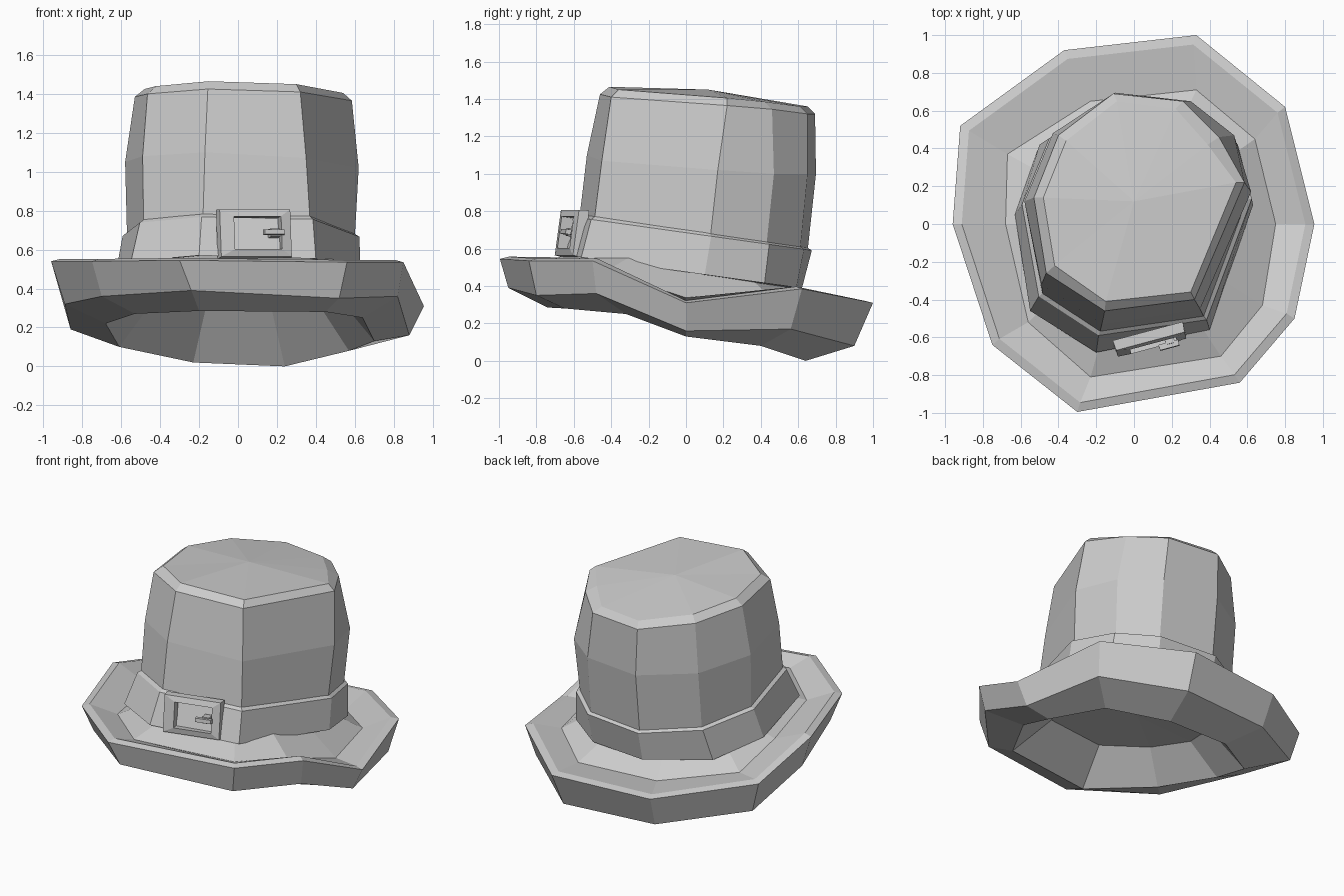
import bpy, bmesh
from math import radians
from mathutils import Vector, Matrix

if "Cube" in bpy.data.objects:
    bpy.data.objects.remove(bpy.data.objects["Cube"])


def loft(name, rings, start=None, end=None, closed=False):
    """Skin equal-length rings; optionally fan the ends to a point."""
    bm = bmesh.new()
    vs = [[bm.verts.new(p) for p in r] for r in rings]
    n = len(vs[0])
    pairs = list(zip(vs, vs[1:])) + ([(vs[-1], vs[0])] if closed else [])
    for a, b in pairs:
        for i in range(n):
            j = (i + 1) % n
            bm.faces.new((a[i], a[j], b[j], b[i]))
    for ring, tip in ((vs[0], start), (vs[-1], end)):
        if tip:
            c = bm.verts.new(tip)
            for i in range(n):
                bm.faces.new((ring[i], ring[(i + 1) % n], c))
    bmesh.ops.recalc_face_normals(bm, faces=bm.faces)
    me = bpy.data.meshes.new(name)
    bm.to_mesh(me)
    bm.free()
    ob = bpy.data.objects.new(name, me)
    bpy.context.collection.objects.link(ob)
    return ob


def base_z(y):      # tilted seat of the band on the brim
    return 0.485 - 0.14 * y


def band_top_z(y):  # tilted top of the band
    return 0.71 - 0.145 * y


def scaled(ring, s, dz=0.0):
    return [(x * s, y * s, z + dz) for x, y, z in ring]


# Brim: ten-sided, front and left turned up, back drooping, hollow below
rim = [(.33, 1.0, .31), (.80, .62, .385), (.955, 0, .31), (.85, -.5, .535),
       (.56, -.84, .535), (-.30, -.995, .545), (-.75, -.64, .54),
       (-.96, 0, .54), (-.92, .52, .40), (-.37, .92, .30)]
outer = [(.31, .90, .08), (.76, .56, .17), (.88, 0, .16), (.82, -.48, .36),
         (.52, -.80, .35), (-.24, -.95, .39), (-.70, -.58, .36),
         (-.89, 0, .32), (-.86, .50, .19), (-.35, .84, .09)]
under = [(.24, .64, 0), (.57, .40, .08), (.70, 0, .13), (.64, -.32, .25),
         (.45, -.65, .28), (-.20, -.74, .285), (-.53, -.40, .27),
         (-.68, 0, .22), (-.61, .35, .10), (-.23, .62, .02)]
hollow = [(x * .68, y * .68, .40 - .1 * y) for x, y, z in under]
valley_xy = [(.33, .71), (.64, .45), (.75, 0), (.68, -.43), (.46, -.70),
             (-.23, -.81), (-.56, -.52), (-.68, 0), (-.67, .37), (-.23, .65)]
valley = [(x, y, (r[2] + base_z(y)) / 2 - 0.06)
          for (x, y), r in zip(valley_xy, rim)]
seat = [(x * .69, y * .69, base_z(y * .69) + .03) for x, y in valley_xy]
loft("brim", [hollow, under, outer, rim, scaled(rim, .95, .012), valley, seat],
     start=(-.03, 0, .42))

# Crown: nine-sided, leaning back, with a chamfered top
top = [(-.09, .65, 1.36), (.22, .61, 1.36), (.39, .42, 1.385), (.54, .22, 1.405),
       (.30, -.36, 1.45), (-.15, -.41, 1.465), (-.42, -.22, 1.44),
       (-.48, .14, 1.425), (-.36, .44, 1.395)]
shoulder_xy = [(-.11, .69), (.26, .65), (.45, .46), (.585, .22), (.32, -.40),
               (-.155, -.46), (-.465, -.26), (-.53, .14), (-.40, .47)]
shoulder = [(x, y, t[2] - .04) for (x, y), t in zip(shoulder_xy, top)]
middle = [(-.10, .695, 1.0), (.30, .65, 1.0), (.53, .47, 1.0), (.62, .17, 1.02),
          (.35, -.45, 1.07), (-.17, -.53, 1.1), (-.49, -.32, 1.08),
          (-.58, .12, 1.05), (-.43, .48, 1.02)]
foot_xy = [(-.10, .65), (.30, .61), (.51, .43), (.60, .13), (.37, -.49),
           (-.18, -.57), (-.485, -.37), (-.57, .10), (-.43, .44)]
foot = [(x, y, band_top_z(y) - .03) for x, y in foot_xy]
loft("crown", [foot, middle, shoulder, top], end=(0, .12, 1.45))

# Band: flares toward the brim, narrow bevel on top
band_xy = [(-.10, .62), (.30, .59), (.55, .42), (.63, .10), (.40, -.56),
           (-.20, -.68), (-.55, -.46), (-.63, .05), (-.50, .42)]
band_in = [(x * .97, y * .97, band_top_z(y)) for x, y in foot_xy]
band_out = [(x * 1.04, y * 1.035, band_top_z(y) - .025) for x, y in foot_xy]
band_low = [(x, y, base_z(y) - .01) for x, y in band_xy]
loft("band", [band_in, band_out, band_low, scaled(band_low, .9)])


# Buckle: square frame with a prong, set square to the sloping band
place = (Matrix.Translation((.09, -.632, .685)) @ Matrix.Rotation(radians(15), 4, 'Z')
         @ Matrix.Rotation(radians(-8), 4, 'X'))


def rect(w, h, y, cx=0.0, cz=0.0):
    return [place @ Vector((cx + sx * w / 2, y, cz + sz * h / 2))
            for sx, sz in ((-1, -1), (1, -1), (1, 1), (-1, 1))]


loft("buckle_frame", [rect(.385, .255, .05), rect(.375, .245, -.005),
                      rect(.25, .17, -.015, .01), rect(.25, .17, .05, .01)],
     closed=True)


def bar(name, w, h, y0, y1, cx):
    loft(name, [rect(w, h, y0, cx), rect(w * .95, h * .9, y1, cx)],
         start=place @ Vector((cx, y0, 0)), end=place @ Vector((cx, y1, 0)))


bar("buckle_prong", .11, .028, -.02, -.05, .09)
bar("buckle_prong_loop", .05, .045, .03, -.03, .10)
